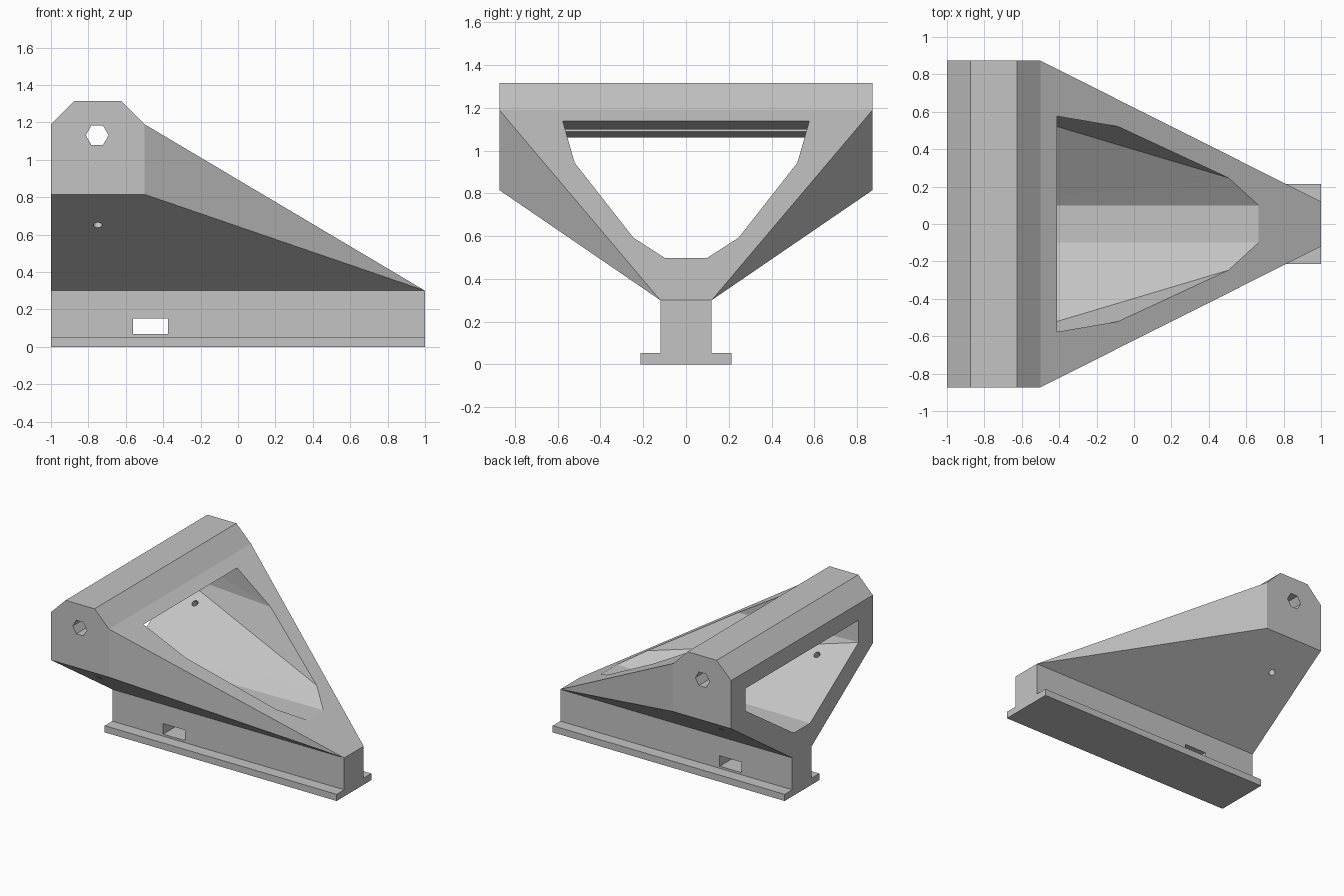
import bpy, bmesh, math
from mathutils import Vector, Matrix

cube = bpy.data.objects.get("Cube")
if cube:
    bpy.data.objects.remove(cube, do_unlink=True)

grey = bpy.data.materials.new("light_grey")
grey.use_nodes = True
COLOUR = (0.55, 0.55, 0.55, 1)
grey.diffuse_color = COLOUR
grey.node_tree.nodes["Principled BSDF"].inputs["Base Color"].default_value = COLOUR


def finish(name, bm):
    bmesh.ops.recalc_face_normals(bm, faces=bm.faces)
    mesh = bpy.data.meshes.new(name)
    bm.to_mesh(mesh)
    bm.free()
    mesh.materials.append(grey)
    obj = bpy.data.objects.new(name, mesh)
    bpy.context.collection.objects.link(obj)
    return obj


def cut(target, name, bm):
    cutter = finish(name, bm)
    cutter.hide_render = True
    cutter.display_type = 'WIRE'
    cutter.hide_set(True)
    mod = target.modifiers.new(name, 'BOOLEAN')
    mod.operation = 'DIFFERENCE'
    mod.solver = 'EXACT'
    mod.object = cutter


def rod(sides, radius, length, place):
    bm = bmesh.new()
    bmesh.ops.create_cone(bm, cap_ends=True, segments=sides, radius1=radius,
                          radius2=radius, depth=length, matrix=place)
    return bm


# Rail: inverted T profile extruded along x
HALF, TOP = 0.12, 0.3
right = [(0.213, 0), (0.213, 0.052), (HALF, 0.052), (HALF, TOP)]
outline = right + [(-y, z) for y, z in reversed(right)]
bm = bmesh.new()
end = bm.faces.new([bm.verts.new((-1, y, z)) for y, z in outline])
ext = bmesh.ops.extrude_face_region(bm, geom=[end], use_keep_orig=True)
bmesh.ops.translate(bm, vec=(2, 0, 0),
                    verts=[v for v in ext["geom"] if isinstance(v, bmesh.types.BMVert)])
rail = finish("rail", bm)

# Slot through the rail web
bm = bmesh.new()
bmesh.ops.create_cube(bm, size=1, matrix=Matrix.Translation((-0.468, 0, 0.109))
                      @ Matrix.Diagonal((0.186, 1, 0.082, 1)))
cut(rail, "slot_cutter", bm)

# Bracket body: chamfered cross bar tapering to the rail tip
WIDE = 0.873
bar = [(-1, 0.815), (-1, 1.19), (-0.875, 1.315), (-0.625, 1.315), (-0.5, 1.19), (-0.5, 0.815)]
bm = bmesh.new()
sides = []
for s in (-1, 1):
    p = [bm.verts.new((x, s * WIDE, z)) for x, z in bar]
    heel, tip = [bm.verts.new((x, s * HALF, TOP)) for x in (-1, 1)]
    bm.faces.new(p)
    bm.faces.new((p[4], p[5], tip))
    bm.faces.new((p[0], p[5], tip, heel))
    sides.append((p, heel, tip))
(a, heel_a, tip_a), (b, heel_b, tip_b) = sides
for i in (1, 2, 3):
    bm.faces.new((a[i], a[i + 1], b[i + 1], b[i]))
bm.faces.new((a[4], tip_a, tip_b, b[4]))
bm.faces.new((a[1], a[0], heel_a, heel_b, b[0], b[1]))
bm.faces.new((heel_a, tip_a, tip_b, heel_b))
bracket = finish("bracket_body", bm)

# Hollow: hull between the sloped front window and the rear window
front = [(-0.4, 0.573, 1.131), (-0.07, 0.517, 0.935), (0.53, 0.238, 0.579), (0.68, 0.1, 0.49)]
rear = [(-1, 0.7, 1.06), (-1, 0.7, 0.89), (-1, 0.1, 0.487)]
out_front, out_rear = Vector((0.005, 0, 0.0086)), Vector((-0.01, 0, 0))
bm = bmesh.new()
for points, shift in ((front, out_front), (rear, out_rear)):
    for x, y, z in points:
        for s in (-1, 1):
            bm.verts.new(Vector((x, s * y, z)) + shift)
bmesh.ops.convex_hull(bm, input=bm.verts[:])
bmesh.ops.delete(bm, geom=[v for v in bm.verts if not v.link_faces], context='VERTS')
cut(bracket, "hollow_cutter", bm)

# Hexagonal hole along the cross bar
along_y = Matrix.Rotation(math.pi / 2, 4, 'X')
hex_place = Matrix.Translation((-0.753, 0, 1.131)) @ along_y @ Matrix.Rotation(math.pi / 2, 4, 'Z')
bm = rod(6, 0.061, 2, hex_place)
# Keep the hexagon points facing fore and aft
if max(v.co.x for v in bm.verts) + 0.753 < 0.058:
    bmesh.ops.rotate(bm, verts=bm.verts, cent=(-0.753, 0, 1.131),
                     matrix=Matrix.Rotation(math.pi / 6, 3, 'Y'))
cut(bracket, "hexagon_hole_cutter", bm)

# Small holes drilled square to the sloping undersides
for s, label in ((-1, "front"), (1, "back")):
    normal = Vector((0, s * 0.563, -0.826))
    turn = normal.to_track_quat('Z', 'Y').to_matrix().to_4x4()
    bm = rod(12, 0.024, 0.44, Matrix.Translation((-0.75, s * 0.633, 0.65)) @ turn)
    cut(bracket, label + "_pin_hole_cutter", bm)
